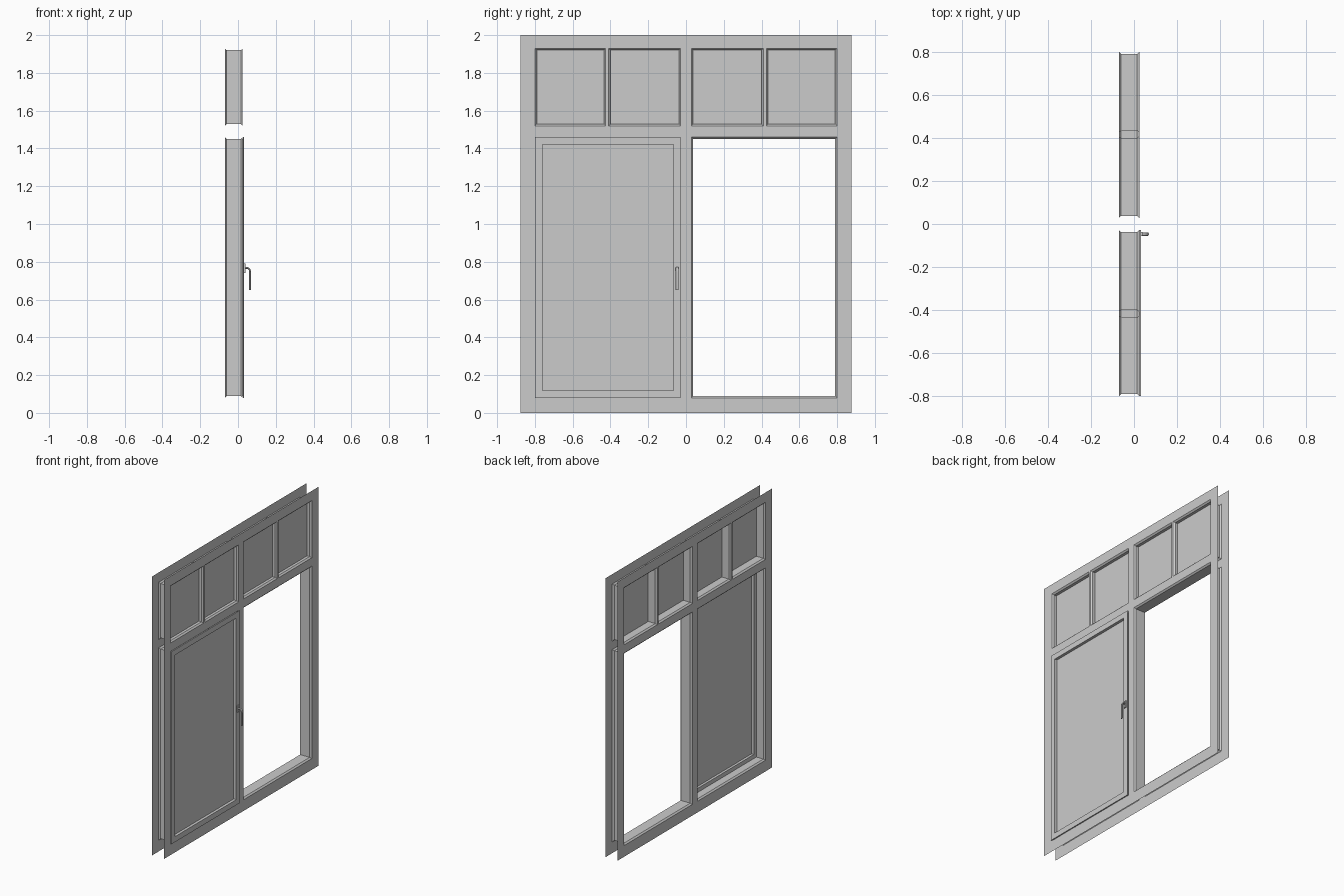
import bpy, bmesh

if "Cube" in bpy.data.objects:
    bpy.data.objects.remove(bpy.data.objects["Cube"])

GREY = (0.6, 0.6, 0.6, 1)
grey = bpy.data.materials.new("light_grey")
grey.use_nodes = True
grey.diffuse_color = GREY
grey.node_tree.nodes["Principled BSDF"].inputs["Base Color"].default_value = GREY

BACK, FRONT = -0.07, 0.025      # x of the two facing sheets
FLARE = 0.01                    # chamfer round each opening
HALF, TOP = 0.877, 2.0


def finish(name, bm):
    bmesh.ops.remove_doubles(bm, verts=bm.verts, dist=0.0001)
    bmesh.ops.recalc_face_normals(bm, faces=bm.faces)
    mesh = bpy.data.meshes.new(name)
    bm.to_mesh(mesh)
    bm.free()
    mesh.materials.append(grey)
    obj = bpy.data.objects.new(name, mesh)
    bpy.context.collection.objects.link(obj)
    return obj


def inset(rect, d):
    y0, y1, z0, z1 = rect
    return (y0 + d, y1 - d, z0 + d, z1 - d)


def corners(bm, x, rect):
    y0, y1, z0, z1 = rect
    return [bm.verts.new((x, y, z)) for y, z in ((y0, z0), (y1, z0), (y1, z1), (y0, z1))]


def loft(name, sections, closed=False):
    """Skin a run of rectangles (x, rect) into a tunnel or a closed ring."""
    bm = bmesh.new()
    loops = [corners(bm, x, r) for x, r in sections]
    pairs = list(zip(loops, loops[1:])) + ([(loops[-1], loops[0])] if closed else [])
    for a, b in pairs:
        for i in range(4):
            j = (i + 1) % 4
            bm.faces.new((a[i], a[j], b[j], b[i]))
    return finish(name, bm)


def ring(name, x0, x1, outer, inner):
    return loft(name, [(x0, outer), (x1, outer), (x1, inner), (x0, inner)], closed=True)


def pane(name, x, rect):
    bm = bmesh.new()
    bm.faces.new(corners(bm, x, rect))
    return finish(name, bm)


def sheet(name, x, holes):
    """Flat facing sheet with rectangular openings."""
    bm = bmesh.new()
    ys = sorted({-HALF, HALF} | {v for h in holes for v in h[:2]})
    zs = sorted({0, TOP} | {v for h in holes for v in h[2:]})
    for y0, y1 in zip(ys, ys[1:]):
        for z0, z1 in zip(zs, zs[1:]):
            cy, cz = (y0 + y1) / 2, (z0 + z1) / 2
            if not any(h[0] < cy < h[1] and h[2] < cz < h[3] for h in holes):
                bm.faces.new(corners(bm, x, (y0, y1, z0, z1)))
    return finish(name, bm)


# Openings: two doors below, four lights above
doors = [(-0.8, -0.028, 0.08, 1.46), (0.028, 0.8, 0.08, 1.46)]
lights = [(y0, y1, 1.52, 1.93) for y0, y1 in
          ((-0.8, -0.425), (-0.409, -0.028), (0.028, 0.409), (0.425, 0.8))]

# Facing sheets
sheet("front_facing", FRONT, doors + lights)
sheet("back_facing", BACK, doors + lights)

# Chamfered linings joining the two sheets
for i, hole in enumerate(doors + lights):
    core = inset(hole, FLARE)
    loft(f"opening_lining_{i + 1}", [(BACK, hole), (BACK + FLARE, core),
                                     (FRONT - FLARE, core), (FRONT, hole)])

# Upper fixed panes
for i, hole in enumerate(lights):
    pane(f"upper_pane_{i + 1}", -0.005, inset(hole, FLARE))

# Closed door leaf: overlapping lip, inner body and panel
door = doors[0]
glazing = inset(door, 0.039)
ring("door_lip", FRONT + 0.001, 0.033, door, glazing)
ring("door_body", -0.005, FRONT + 0.001, inset(door, FLARE), glazing)
pane("door_panel", 0.013, glazing)

# Handle plate
bpy.ops.mesh.primitive_cube_add(size=1, location=(0.036, -0.047, 0.765))
plate = bpy.context.object
plate.name = "handle_plate"
plate.scale = (0.006, 0.018, 0.05)
plate.data.materials.append(grey)

# Bent handle lever
curve = bpy.data.curves.new("handle_lever", "CURVE")
curve.dimensions = "3D"
curve.bevel_depth = 0.005
curve.bevel_resolution = 2
curve.use_fill_caps = True
path = [(0.033, 0.768), (0.048, 0.768), (0.056, 0.765), (0.062, 0.757),
        (0.064, 0.745), (0.064, 0.65)]
spline = curve.splines.new("POLY")
spline.points.add(len(path) - 1)
for point, (x, z) in zip(spline.points, path):
    point.co = (x, 0, z, 1)
lever = bpy.data.objects.new("handle_lever", curve)
lever.location.y = -0.047
lever.scale.y = 1.7
curve.materials.append(grey)
bpy.context.collection.objects.link(lever)
bpy.ops.object.select_all(action="DESELECT")
lever.select_set(True)
bpy.context.view_layer.objects.active = lever
bpy.ops.object.convert(target="MESH")
bpy.ops.object.shade_smooth_by_angle()
